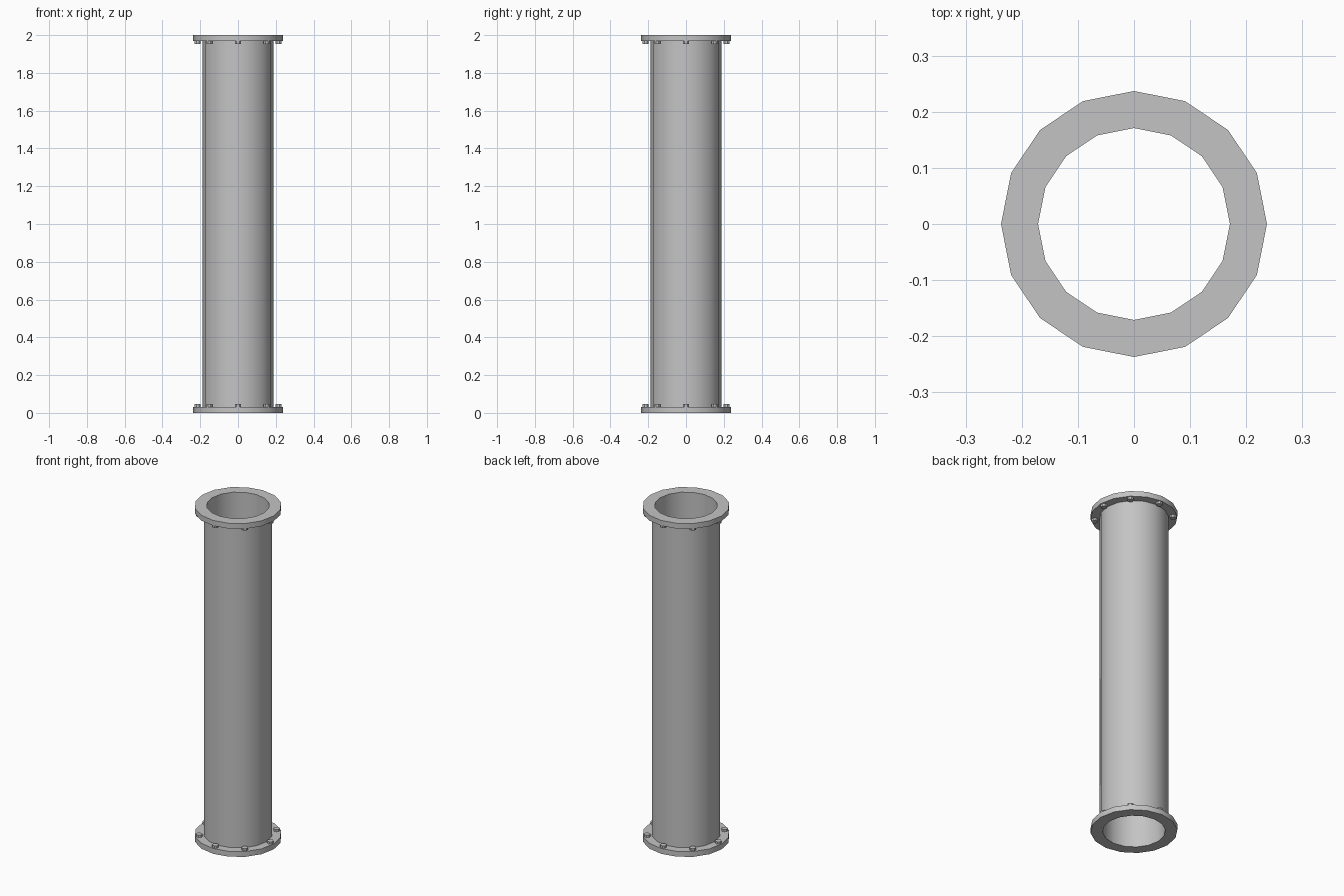
import bpy
import bmesh
from math import cos, sin, pi, radians

cube = bpy.data.objects.get("Cube")
if cube:
    bpy.data.objects.remove(cube, do_unlink=True)

HEIGHT = 2.0
SIDES = 16
BORE, PIPE_R, FLANGE_R = 0.171, 0.188, 0.237
FLANGE_H = 0.032
BOLT_R, BOLT_H, BOLT_RING = 0.018, 0.014, 0.214

grey = bpy.data.materials.new("grey metal")
grey.use_nodes = True
colour = (0.55, 0.55, 0.55, 1)
grey.diffuse_color = colour
grey.node_tree.nodes["Principled BSDF"].inputs["Base Color"].default_value = colour


def add_object(name, bm):
    bmesh.ops.recalc_face_normals(bm, faces=bm.faces)
    mesh = bpy.data.meshes.new(name)
    bm.to_mesh(mesh)
    bm.free()
    mesh.materials.append(grey)
    obj = bpy.data.objects.new(name, mesh)
    bpy.context.collection.objects.link(obj)
    bpy.ops.object.select_all(action='DESELECT')
    obj.select_set(True)
    bpy.context.view_layer.objects.active = obj
    bpy.ops.object.shade_smooth_by_angle(angle=radians(30))
    return obj


def ring(name, inner, outer, z0, z1):
    """Tube with a rectangular wall section."""
    bm = bmesh.new()
    profile = [(inner, z0), (outer, z0), (outer, z1), (inner, z1)]
    loops = []
    for i in range(SIDES):
        a = 2 * pi * i / SIDES
        loops.append([bm.verts.new((r * cos(a), r * sin(a), z)) for r, z in profile])
    for i in range(SIDES):
        a, b = loops[i], loops[(i + 1) % SIDES]
        for j in range(4):
            k = (j + 1) % 4
            bm.faces.new((a[j], b[j], b[k], a[k]))
    return add_object(name, bm)


def bolt(name, angle, z):
    bm = bmesh.new()
    bmesh.ops.create_cone(bm, cap_ends=True, segments=8, radius1=BOLT_R,
                          radius2=BOLT_R, depth=BOLT_H)
    obj = add_object(name, bm)
    obj.location = (BOLT_RING * cos(angle), BOLT_RING * sin(angle), z)
    obj.rotation_euler.z = angle + pi / 8


# Pipe wall between the flanges
ring("pipe", BORE, PIPE_R, FLANGE_H, HEIGHT - FLANGE_H)

# End flanges
ring("bottom_flange", BORE, FLANGE_R, 0, FLANGE_H)
ring("top_flange", BORE, FLANGE_R, HEIGHT - FLANGE_H, HEIGHT)

# Bolt heads on the inner side of each flange
bolt_z = FLANGE_H + BOLT_H / 2
for i in range(8):
    bolt(f"bottom_bolt_{i + 1}", i * pi / 4, bolt_z)
    bolt(f"top_bolt_{i + 1}", i * pi / 4, HEIGHT - bolt_z)
